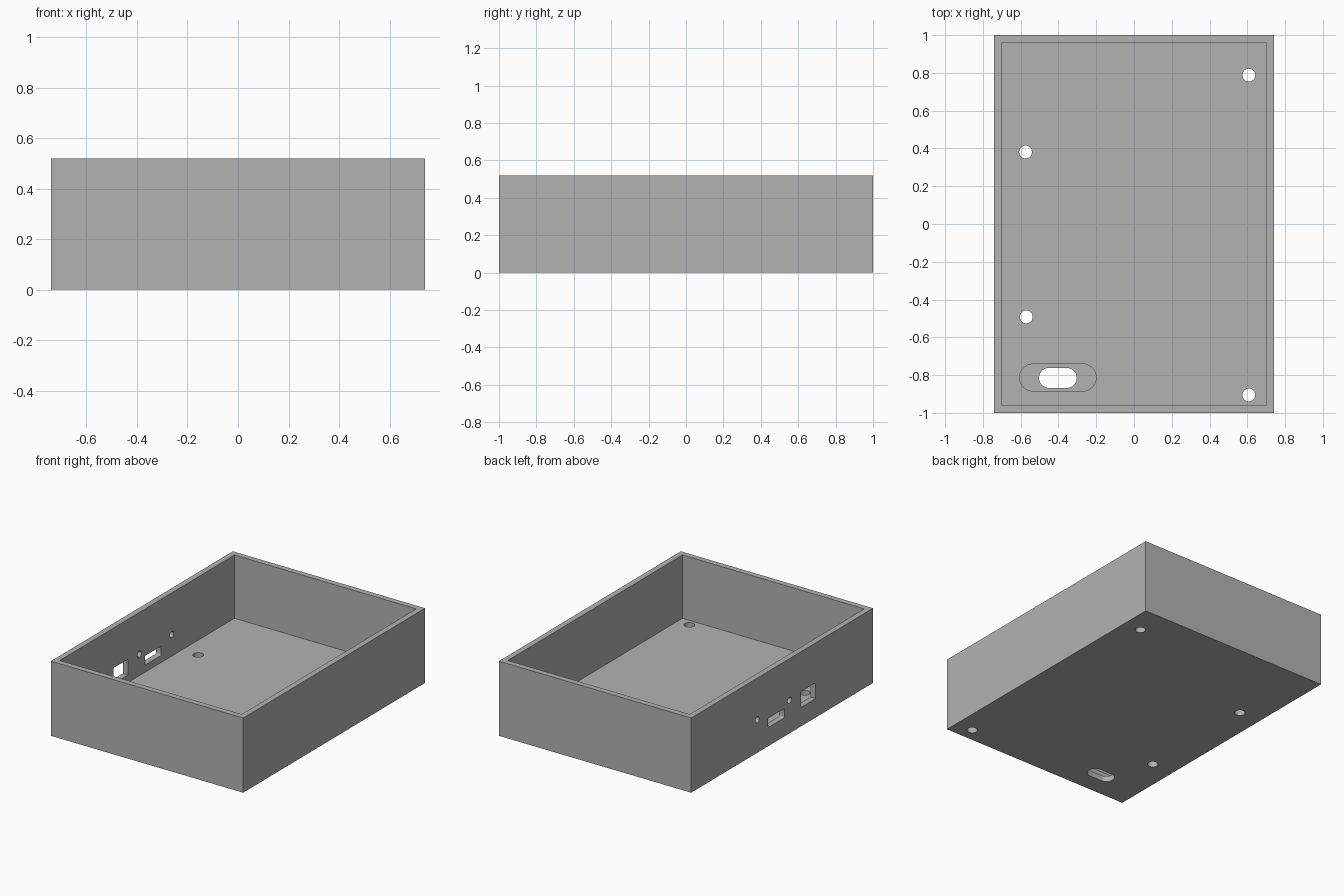
import bpy, bmesh
from math import pi, sin, cos
from mathutils import Matrix

if "Cube" in bpy.data.objects:
    bpy.data.objects.remove(bpy.data.objects["Cube"], do_unlink=True)

HALF_X, HALF_Y, HEIGHT = 0.74, 1.0, 0.52
WALL, FLOOR = 0.04, 0.08

grey = bpy.data.materials.new("plain grey")
grey.use_nodes = True
colour = (0.45, 0.45, 0.45, 1)
grey.diffuse_color = colour
grey.node_tree.nodes["Principled BSDF"].inputs["Base Color"].default_value = colour


def prism(name, w, h, depth, matrix, r=0.0, steps=10):
    """Rounded rectangle w by h, extruded from z = 0 to depth, then placed."""
    bm = bmesh.new()
    verts = []
    for i, (sx, sy) in enumerate([(1, 1), (-1, 1), (-1, -1), (1, -1)]):
        for k in range(steps + 1 if r else 1):
            a = (i + k / steps) * pi / 2
            verts.append(bm.verts.new((sx * (w / 2 - r) + r * cos(a),
                                       sy * (h / 2 - r) + r * sin(a), 0)))
    bm.faces.new(verts)
    bmesh.ops.remove_doubles(bm, verts=bm.verts, dist=1e-5)
    top = bmesh.ops.extrude_face_region(bm, geom=list(bm.faces))["geom"]
    bmesh.ops.translate(bm, vec=(0, 0, depth),
                        verts=[g for g in top if isinstance(g, bmesh.types.BMVert)])
    bmesh.ops.transform(bm, matrix=matrix, verts=bm.verts)
    bmesh.ops.recalc_face_normals(bm, faces=bm.faces)
    mesh = bpy.data.meshes.new(name)
    bm.to_mesh(mesh)
    bm.free()
    mesh.materials.append(grey)
    obj = bpy.data.objects.new(name, mesh)
    bpy.context.collection.objects.link(obj)
    return obj


def at(x, y, z):
    return Matrix.Translation((x, y, z))


def through_side(y, z):
    """Places a prism so that its width runs along y and it pierces the -x wall."""
    axes = Matrix(((0, 0, 1, 0), (1, 0, 0, 0), (0, 1, 0, 0), (0, 0, 0, 1)))
    return at(-HALF_X - 0.1, y, z) @ axes


# Outer block and its open cavity
box = prism("enclosure_box", 2 * HALF_X, 2 * HALF_Y, HEIGHT, at(0, 0, 0))
cutters = [prism("cavity", 2 * (HALF_X - WALL), 2 * (HALF_Y - WALL), HEIGHT, at(0, 0, FLOOR))]

# Mounting holes in the floor
for x, y in [(0.608, 0.788), (-0.574, 0.381), (-0.57, -0.492), (0.608, -0.905)]:
    cutters.append(prism("mounting_hole", 0.068, 0.068, 0.4, at(x, y, -0.1), 0.034))

# Stepped slot in the floor: wide recess inside, narrow opening below
cutters.append(prism("slot_recess", 0.405, 0.143, 0.3, at(-0.403, -0.813, 0.04), 0.0715))
cutters.append(prism("slot_opening", 0.2, 0.106, 0.4, at(-0.403, -0.815, -0.1), 0.053))

# Ports in the side wall: square socket, flat socket and its two screw holes
cutters.append(prism("square_port", 0.16, 0.11, 0.2, through_side(-0.29, 0.187)))
cutters.append(prism("flat_port", 0.18, 0.064, 0.2, through_side(0.065, 0.162), 0.008, 4))
for y in (0.272, -0.082):
    cutters.append(prism("screw_hole", 0.042, 0.042, 0.2, through_side(y, 0.23), 0.021))

# Cut everything out of the block, then drop the cutters
for cutter in cutters:
    cutter.hide_render = True
    mod = box.modifiers.new(cutter.name, "BOOLEAN")
    mod.operation, mod.solver, mod.object = "DIFFERENCE", "EXACT", cutter
bpy.context.view_layer.update()
graph = bpy.context.evaluated_depsgraph_get()
result = bpy.data.meshes.new_from_object(box.evaluated_get(graph))
box.modifiers.clear()
box.data = result
box.data.name = "enclosure_box"
for cutter in cutters:
    bpy.data.objects.remove(cutter, do_unlink=True)

# Smooth hole walls, sharp edges elsewhere
bpy.ops.object.select_all(action="DESELECT")
box.select_set(True)
bpy.context.view_layer.objects.active = box
bpy.ops.object.shade_smooth_by_angle()
